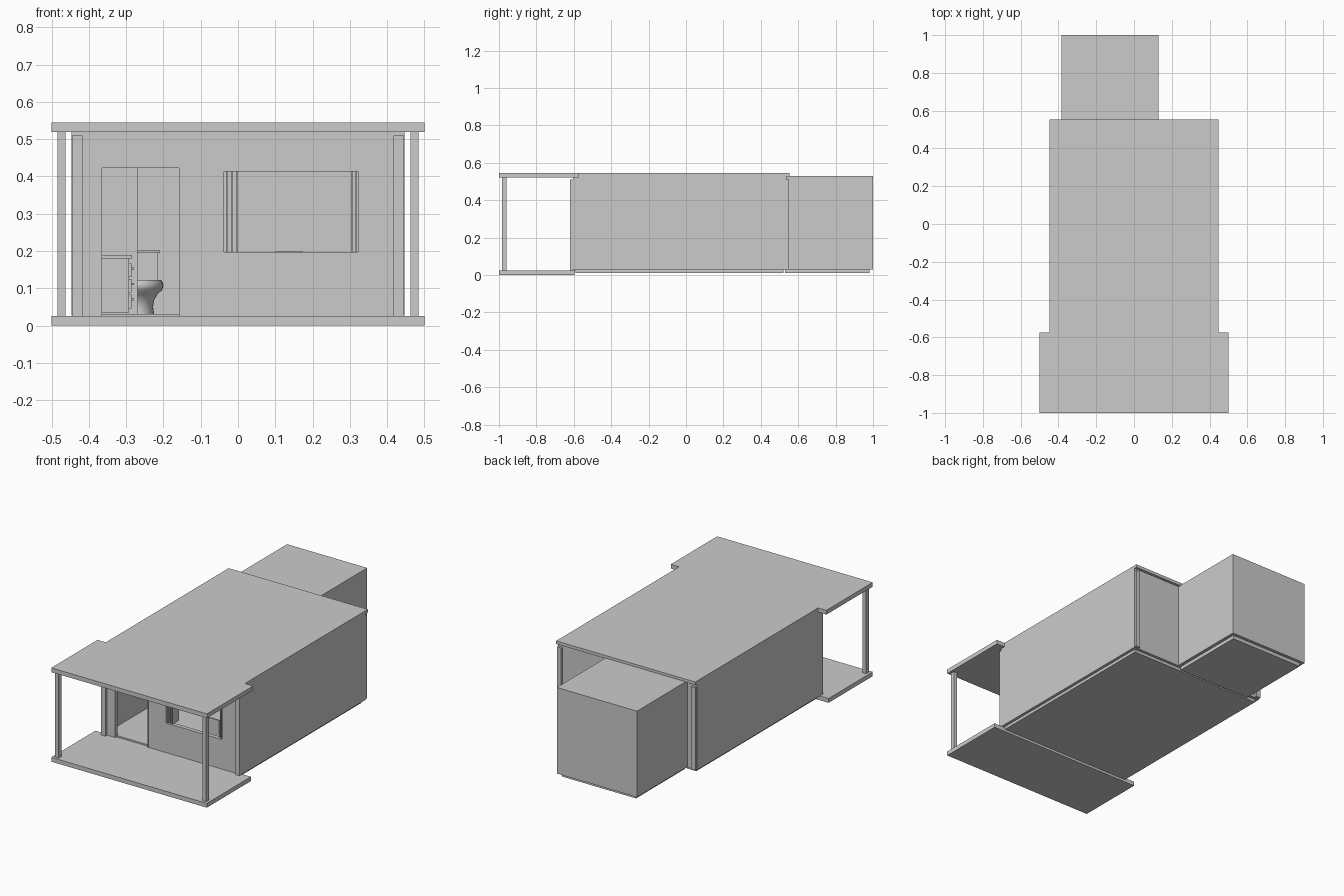
import bpy, bmesh, math

if "Cube" in bpy.data.objects:
    bpy.data.objects.remove(bpy.data.objects["Cube"])

grey = bpy.data.materials.new("plain_grey")
grey.diffuse_color = (0.6, 0.6, 0.6, 1)
grey.use_nodes = True
grey.node_tree.nodes["Principled BSDF"].inputs["Base Color"].default_value = grey.diffuse_color


def finish(name, bm):
    bmesh.ops.recalc_face_normals(bm, faces=bm.faces)
    me = bpy.data.meshes.new(name)
    bm.to_mesh(me)
    bm.free()
    me.materials.append(grey)
    ob = bpy.data.objects.new(name, me)
    bpy.context.collection.objects.link(ob)
    return ob


def box(name, x0, x1, y0, y1, z0, z1):
    bm = bmesh.new()
    bmesh.ops.create_cube(bm, size=1)
    for v in bm.verts:
        v.co = ((x0 + x1) / 2 + v.co.x * (x1 - x0),
                (y0 + y1) / 2 + v.co.y * (y1 - y0),
                (z0 + z1) / 2 + v.co.z * (z1 - z0))
    return finish(name, bm)


def pierced_wall(name, xs, zs, holes, y0, y1):
    """Wall across x, made of grid cells, leaving out the hole cells."""
    bm = bmesh.new()
    for i in range(len(xs) - 1):
        for j in range(len(zs) - 1):
            if (i, j) not in holes:
                bm.faces.new([bm.verts.new((x, y0, z)) for x, z in (
                    (xs[i], zs[j]), (xs[i + 1], zs[j]),
                    (xs[i + 1], zs[j + 1]), (xs[i], zs[j + 1]))])
    bmesh.ops.remove_doubles(bm, verts=bm.verts, dist=1e-5)
    ext = bmesh.ops.extrude_face_region(bm, geom=bm.faces[:], use_keep_orig=True)
    for g in ext["geom"]:
        if isinstance(g, bmesh.types.BMVert):
            g.co.y = y1
    return finish(name, bm)


def frame(name, x0, x1, z0, z1, y0, y1, t, sill=True):
    box(name + "_left", x0, x0 + t, y0, y1, z0, z1)
    box(name + "_right", x1 - t, x1, y0, y1, z0, z1)
    box(name + "_top", x0 + t, x1 - t, y0, y1, z1 - t, z1)
    if sill:
        box(name + "_sill", x0 + t, x1 - t, y0, y1, z0, z0 + t)


# Porch: deck, canopy and front posts
box("porch_deck", -0.5, 0.5, -1, -0.595, 0, 0.025)
box("porch_canopy", -0.5, 0.5, -1, -0.575, 0.52, 0.545)
for s, side in ((-1, "left"), (1, "right")):
    a, b = sorted((s * 0.463, s * 0.485))
    box("porch_post_" + side, a, b, -0.985, -0.96, 0.025, 0.52)
    # Main side walls and corner trims
    a, b = sorted((s * 0.43, s * 0.447))
    box("side_wall_" + side, a, b, -0.605, 0.537, 0.027, 0.53)
    a, b = sorted((s * 0.417, s * 0.445))
    box("front_corner_trim_" + side, a, b, -0.62, -0.605, 0.025, 0.51)
    box("back_corner_trim_" + side, a, b, 0.537, 0.55, 0.03, 0.51)

# Main room: plinth, floor, roof
box("main_plinth", -0.43, 0.43, -0.59, 0.52, 0.01, 0.027)
box("main_floor", -0.43, 0.43, -0.59, 0.52, 0.027, 0.031)
box("main_roof", -0.447, 0.447, -0.575, 0.553, 0.527, 0.545)

# Front wall with door and window openings
pierced_wall("front_wall", [-0.43, -0.37, -0.153, -0.04, 0.325, 0.43],
             [0.025, 0.195, 0.417, 0.428, 0.527],
             {(1, 0), (1, 1), (1, 2), (3, 1)}, -0.605, -0.585)
frame("door_frame", -0.37, -0.153, 0.025, 0.428, -0.607, -0.583, 0.005, False)
frame("window_frame", -0.04, 0.325, 0.195, 0.417, -0.607, -0.583, 0.003)

# Folded window leaves stacked at both jambs
for i, x in enumerate((-0.032, -0.018, -0.005, 0.303, 0.314)):
    box(f"window_leaf_{i + 1}", x, x + 0.005, -0.6, -0.54, 0.198, 0.414)

# Back wall of main room, with bathroom doorway
pierced_wall("back_wall", [-0.43, -0.27, -0.1, 0.43], [0.027, 0.43, 0.527],
             {(1, 0)}, 0.52, 0.537)

# Bathroom block at the back
box("bathroom_plinth", -0.365, 0.11, 0.53, 0.98, 0.01, 0.031)
box("bathroom_roof", -0.385, 0.13, 0.537, 1.0, 0.515, 0.53)
box("bathroom_wall_left", -0.385, -0.368, 0.537, 1.0, 0.03, 0.515)
box("bathroom_wall_right", 0.113, 0.13, 0.537, 1.0, 0.03, 0.515)
box("bathroom_wall_back", -0.368, 0.113, 0.983, 1.0, 0.03, 0.515)

# Kitchen counter along the left wall, drawers facing the room
box("counter_body", -0.43, -0.292, -0.12, 0.5, 0.035, 0.18)
box("counter_top", -0.43, -0.285, -0.13, 0.51, 0.18, 0.189)
for c in range(4):
    for r in range(3):
        y, z = -0.112 + c * 0.153, 0.046 + r * 0.042
        box(f"drawer_{c}_{r}", -0.292, -0.286, y, y + 0.145, z, z + 0.037)
        box(f"drawer_handle_{c}_{r}", -0.286, -0.279, y + 0.055, y + 0.09,
            z + 0.021, z + 0.026)

# Toilet: turned, stretched bowl, with cistern and lid
bm = bmesh.new()
profile = [(0.045, 0.031), (0.042, 0.05), (0.045, 0.068), (0.053, 0.083),
           (0.066, 0.095), (0.07, 0.106), (0.068, 0.115), (0.064, 0.122)]
n = 32
rings = [[bm.verts.new((-0.27 + r * math.cos(k * math.tau / n),
                        0.86 + 1.25 * r * math.sin(k * math.tau / n), z))
          for k in range(n)] for r, z in profile]
for lo, hi in zip(rings, rings[1:]):
    for k in range(n):
        bm.faces.new((lo[k], lo[(k + 1) % n], hi[(k + 1) % n], hi[k]))
bm.faces.new(rings[0])
bm.faces.new(rings[-1])
bowl = finish("toilet_bowl", bm)
bpy.context.view_layer.objects.active = bowl
bowl.select_set(True)
bpy.ops.object.shade_smooth_by_angle(angle=math.radians(40))
box("toilet_cistern", -0.325, -0.215, 0.925, 0.98, 0.11, 0.195)
box("toilet_cistern_lid", -0.33, -0.21, 0.92, 0.982, 0.195, 0.202)

# Chair just inside the window
box("chair_seat", 0.1, 0.175, -0.42, -0.34, 0.105, 0.115)
box("chair_back", 0.1, 0.175, -0.425, -0.417, 0.115, 0.2)
for i, x in enumerate((0.1, 0.167)):
    for j, y in enumerate((-0.42, -0.348)):
        box(f"chair_leg_{i}_{j}", x, x + 0.008, y, y + 0.008, 0.031, 0.105)
